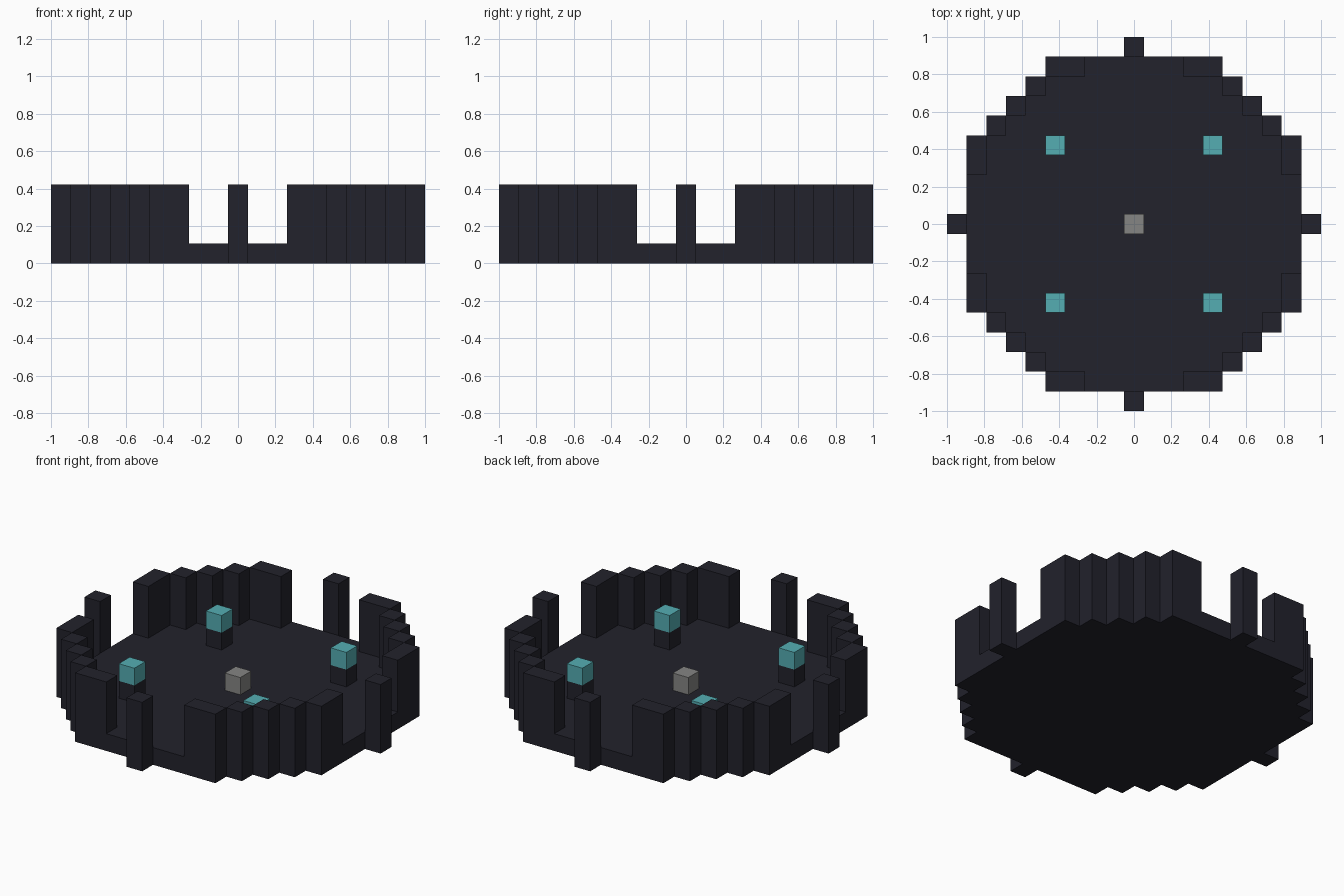
import bpy, bmesh
from mathutils import Vector

U = 2 / 19  # one block

cube = bpy.data.objects.get("Cube")
if cube:
    bpy.data.objects.remove(cube, do_unlink=True)


def material(name, colour):
    mat = bpy.data.materials.new(name)
    mat.use_nodes = True
    rgba = (*colour, 1)
    mat.diffuse_color = rgba
    bsdf = next(n for n in mat.node_tree.nodes if n.type == 'BSDF_PRINCIPLED')
    bsdf.inputs["Base Color"].default_value = rgba
    return mat


dark = material("dark_stone", (0.016, 0.016, 0.025))
teal = material("teal_crystal", (0.090, 0.420, 0.450))
grey = material("grey_stone", (0.235, 0.235, 0.230))


def prism(name, outline, bottom, top, mat):
    """Extrude a flat outline, given in blocks, between two heights."""
    bm = bmesh.new()
    base = bm.faces.new([bm.verts.new(Vector((x, y, bottom)) * U) for x, y in outline])
    up = bmesh.ops.extrude_face_region(bm, geom=[base], use_keep_orig=True)
    verts = [v for v in up["geom"] if isinstance(v, bmesh.types.BMVert)]
    bmesh.ops.translate(bm, vec=(0, 0, (top - bottom) * U), verts=verts)
    bmesh.ops.recalc_face_normals(bm, faces=bm.faces)
    mesh = bpy.data.meshes.new(name)
    bm.to_mesh(mesh)
    bm.free()
    mesh.materials.append(mat)
    obj = bpy.data.objects.new(name, mesh)
    bpy.context.collection.objects.link(obj)
    return obj


def turn(points, quarters):
    for _ in range(quarters):
        points = [(-y, x) for x, y in points]
    return points


def cells(x0, y0, x1, y1):
    """Outline around a rectangle of block cells."""
    a, b, c, d = x0 - .5, y0 - .5, x1 + .5, y1 + .5
    return [(a, b), (c, b), (c, d), (a, d)]


# Stepped round floor, repeated from one quarter
steps = [(8.5, 2.5), (7.5, 2.5), (7.5, 4.5), (6.5, 4.5), (6.5, 5.5)]
quarter = steps + [(5.5, 5.5)] + [(y, x) for x, y in reversed(steps)]
floor_outline = [p for q in range(4) for p in turn(quarter, q)]
prism("floor", floor_outline, 0, 1, dark)

# Wall blocks of one quarter
wall_blocks = [cells(8, 3, 8, 4), cells(7, 5, 7, 5), cells(6, 6, 6, 6),
               cells(5, 7, 5, 7), cells(3, 8, 4, 8)]

for q in range(4):
    for i, block in enumerate(wall_blocks):
        prism(f"wall_{q + 1}_{i + 1}", turn(block, q), 0, 4, dark)
    # Free-standing post outside each opening
    prism(f"gate_post_{q + 1}", turn(cells(9, 0, 9, 0), q), 0, 4, dark)
    # Inner pedestal with its crystal block
    spot = turn(cells(4, 4, 4, 4), q)
    prism(f"pedestal_{q + 1}", spot, 1, 2, dark)
    prism(f"crystal_{q + 1}", spot, 2, 3, teal)

# Central altar
prism("altar", cells(0, 0, 0, 0), 1, 2, grey)
